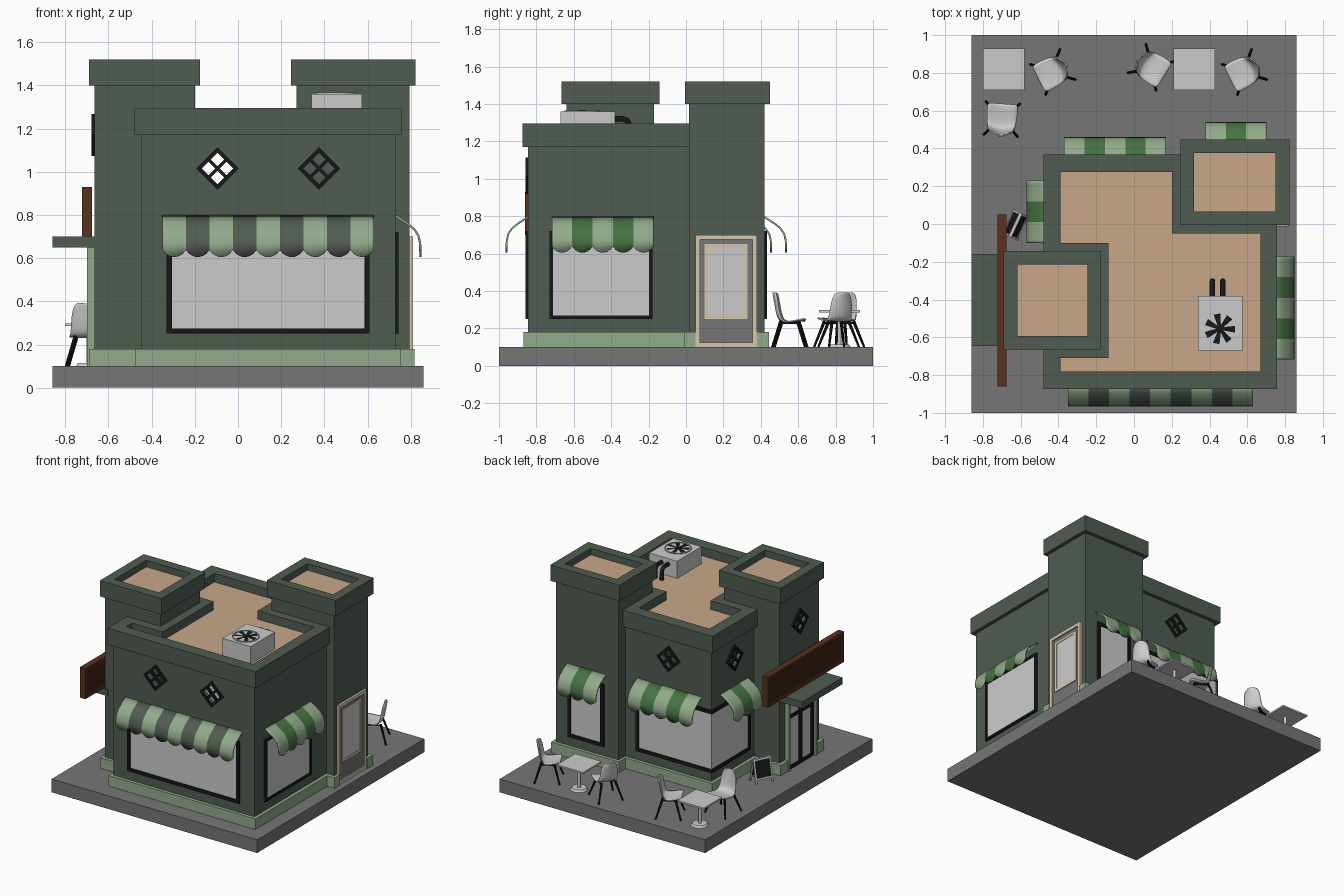
import bpy, bmesh
from math import pi, sin, cos, radians
from mathutils import Matrix, Vector

if "Cube" in bpy.data.objects:
    bpy.data.objects.remove(bpy.data.objects["Cube"])

def mat(name, r, g, b):
    m = bpy.data.materials.new(name)
    m.diffuse_color = (r, g, b, 1)
    m.use_nodes = True
    m.node_tree.nodes["Principled BSDF"].inputs["Base Color"].default_value = m.diffuse_color
    return m

GREEN = mat("dark_green", .08, .107, .083)
LIGHT = mat("light_green", .29, .41, .26)
VIVID = mat("stripe_green", .06, .17, .055)
TAN = mat("roof_tan", .58, .39, .25)
PAVE = mat("paving", .18, .18, .18)
BROWN = mat("brown", .10, .03, .013)
DBROWN = mat("deep_brown", .05, .015, .008)
CREAM = mat("cream", .66, .57, .42)
BLACK = mat("black", .008, .009, .009)
ID = Matrix.Identity(4)
UP = Matrix.Rotation(pi / 2, 4, 'X')        # turns an xy outline into a wall outline

def finish(name, bm, mats, smooth=None):
    bmesh.ops.recalc_face_normals(bm, faces=bm.faces)
    me = bpy.data.meshes.new(name)
    bm.to_mesh(me)
    bm.free()
    ob = bpy.data.objects.new(name, me)
    bpy.context.collection.objects.link(ob)
    for m in mats:
        if m:
            me.materials.append(m)
    if smooth:
        activate(ob)
        bpy.ops.object.shade_smooth_by_angle(angle=radians(smooth))
    return ob

def activate(ob):
    bpy.ops.object.select_all(action='DESELECT')
    ob.select_set(True)
    bpy.context.view_layer.objects.active = ob

def box(name, x0, x1, y0, y1, z0, z1, m=None, M=ID):
    bm = bmesh.new()
    T = Matrix.Translation(((x0 + x1) / 2, (y0 + y1) / 2, (z0 + z1) / 2))
    bmesh.ops.create_cube(bm, size=1, matrix=M @ T @ Matrix.Diagonal((x1 - x0, y1 - y0, z1 - z0, 1)))
    return finish(name, bm, [m])

def rod(name, a, b, r1, r2, m=None, n=12, M=ID):
    a, b = M @ Vector(a), M @ Vector(b)
    bm = bmesh.new()
    R = (b - a).to_track_quat('Z', 'Y').to_matrix().to_4x4()
    bmesh.ops.create_cone(bm, cap_ends=True, segments=n, radius1=r1, radius2=r2,
                          depth=(b - a).length, matrix=Matrix.Translation((a + b) / 2) @ R)
    return finish(name, bm, [m], 40)

def rect(x0, x1, y0, y1):
    return [(x0, y0), (x1, y0), (x1, y1), (x0, y1)]

def ring(name, outer, inner, z0, z1, m, M=ID):
    """Outline with a hole, extruded from z0 to z1."""
    bm = bmesh.new()
    edges = []
    for loop in (outer, inner):
        vs = [bm.verts.new((x, y, z0)) for x, y in loop]
        edges += [bm.edges.new((vs[i], vs[i - 1])) for i in range(len(vs))]
    bmesh.ops.triangle_fill(bm, edges=edges, use_beauty=True)
    g = bmesh.ops.extrude_face_region(bm, geom=bm.faces[:])
    bmesh.ops.translate(bm, vec=(0, 0, z1 - z0), verts=[v for v in g['geom'] if isinstance(v, bmesh.types.BMVert)])
    bm.transform(M)
    return finish(name, bm, [m])

def side(x, y, deg):                          # local frame of a wall: -y points outward
    return Matrix.Translation((x, y, 0)) @ Matrix.Rotation(radians(deg), 4, 'Z')

def frame(name, x0, x1, z0, z1, t, d, m, M):
    return ring(name, rect(x0, x1, z0, z1), rect(x0 + t, x1 - t, z0 + t, z1 - t), 0, d, m, M @ UP)

def window(name, w, z0, z1, M, t=.025):
    frame(name + "_frame", -w / 2, w / 2, z0, z1, t, .014, BLACK, M)
    box(name + "_glass", -w / 2 + t, w / 2 - t, -.006, .01, z0 + t, z1 - t, None, M)

def diamond(name, wall, z, M):
    D = M @ Matrix.Translation((0, 0, z)) @ Matrix.Rotation(pi / 4, 4, 'Y')
    cut = box("cutter", -.056, .056, -.06, .06, -.056, .056, None, D)
    mod = wall.modifiers.new("hole", 'BOOLEAN')
    mod.object, mod.solver = cut, 'EXACT'
    activate(wall)
    bpy.ops.object.modifier_apply(modifier=mod.name)
    bpy.data.objects.remove(cut)
    frame(name + "_frame", -.069, .069, -.069, .069, .018, .014, BLACK, D)
    box(name + "_bar_a", -.008, .008, -.012, .01, -.06, .06, BLACK, D)
    box(name + "_bar_b", -.06, .06, -.0115, .01, -.008, .008, BLACK, D)

def awning(name, w, n, dark, M):
    prof = [(0, .795), (-.05, .763), (-.085, .735), (-.105, .705), (-.113, .67)]
    K = 8
    bm = bmesh.new()
    for s in range(n):
        cols = []
        for k in range(K + 1):
            x = -w / 2 + w * (s + k / K) / n
            pts = prof + [(-.115, .638 - .033 * sin(pi * k / K) ** .7)]
            cols.append([bm.verts.new((x, y, z)) for y, z in pts])
        for a, b in zip(cols, cols[1:]):
            for j in range(len(a) - 1):
                bm.faces.new((a[j], a[j + 1], b[j + 1], b[j])).material_index = s % 2
    bmesh.ops.remove_doubles(bm, verts=bm.verts, dist=1e-5)
    bm.transform(M)
    ob = finish(name, bm, [LIGHT, dark], 35)
    mod = ob.modifiers.new("thick", 'SOLIDIFY')
    mod.thickness, mod.offset = .01, 0

# Paving slab
box("ground_slab", -.86, .86, -1, 1, 0, .1, PAVE)

# Hollow walls: main block and two towers, with parapets and roofs
def shell(name, x0, x1, y0, y1, z1):
    return ring(name, rect(x0, x1, y0, y1), rect(x0 + .03, x1 - .03, y0 + .03, y1 - .03), .1, z1, GREEN)

main = shell("main_walls", -.45, .73, -.845, .34, 1.2)
left = shell("left_tower_walls", -.665, -.2, -.64, -.17, 1.43)
right = shell("right_tower_walls", .27, .795, .015, .42, 1.43)
ring("main_parapet", rect(-.48, .757, -.873, .368),
     [(-.39, -.78), (.67, -.78), (.67, -.05), (.2, -.05), (.2, .275), (-.39, .275),
      (-.39, -.1), (-.135, -.1), (-.135, -.71), (-.39, -.71)], 1.17, 1.295, GREEN)
box("main_roof", -.43, .71, -.82, .32, 1.18, 1.23, TAN)
for n, (x0, x1, y0, y1) in (("left", (-.69, -.175, -.665, -.142)), ("right", (.245, .822, -.005, .448))):
    ring(n + "_tower_parapet", rect(x0, x1, y0, y1), rect(x0 + .072, x1 - .072, y0 + .072, y1 - .072), 1.4, 1.52, GREEN)
    box(n + "_tower_roof", x0 + .04, x1 - .04, y0 + .04, y1 - .04, 1.42, 1.47, TAN)

# Plinth, interrupted at both doors
for i, (x0, x1, y0, y1) in enumerate([(-.475, .755, -.87, .365),
        (.25, .818, -.012, .05), (.25, .818, .38, .445), (.25, .78, .05, .38),
        (-.69, -.18, -.665, -.575), (-.69, -.18, -.235, -.145), (-.65, -.18, -.575, -.235)]):
    box(f"plinth_{i}", x0, x1, y0, y1, .1, .18, LIGHT)

# Windows and awnings
window("front_window", .94, .25, .72, side(.14, -.845, 0))
awning("front_awning", .98, 9, GREEN, side(.14, -.845, 0))
window("right_window", .55, .25, .72, side(.73, -.455, 90), .018)
awning("right_awning", .545, 5, VIVID, side(.73, -.445, 90))
window("tower_window", .3, .25, .72, side(.54, .42, 180))
awning("tower_awning", .325, 3, VIVID, side(.54, .42, 180))
awning("back_awning", .54, 5, VIVID, side(-.1, .34, 180))
awning("left_awning", .33, 3, VIVID, side(-.45, .065, -90))

# Corner window wrapping the back left corner
box("corner_glass", -.456, .15, -.09, .346, .27, .7)
for z in (.25, .695):
    box("corner_rail", -.464, .175, -.115, .354, z, z + .025, BLACK)
box("corner_back_jamb", .15, .175, .3, .354, .25, .72, BLACK)
box("corner_left_jamb", -.464, -.42, -.115, -.09, .25, .72, BLACK)

# Diamond windows
diamond("front_diamond_a", main, 1.015, side(-.095, -.845, 0))
diamond("front_diamond_b", main, 1.015, side(.375, -.845, 0))
diamond("back_diamond", main, 1.015, side(-.095, .34, 180))
diamond("left_diamond", main, 1.015, side(-.45, .07, -90))
diamond("tower_diamond", left, 1.17, side(-.665, -.405, -90))

# Side door
S = side(.795, .215, 90)
frame("side_door_frame", -.165, .165, .1, .7, .025, .016, CREAM, S)
box("side_door_leaf", -.142, .142, -.006, .01, .12, .68, PAVE, S)
frame("side_door_trim", -.115, .115, .25, .65, .02, .012, CREAM, S)
box("side_door_glass", -.097, .097, -.009, .01, .27, .632, None, S)

# Entrance door, canopy and sign board
E = side(-.665, -.405, -90)
for s in (-1, 1):
    box("entrance_post", s * .16 - .01, s * .16 + .01, -.033, .01, .1, .65, LIGHT, E)
frame("entrance_frame", -.15, .15, .1, .65, .022, .018, BLACK, E)
box("entrance_glass", -.14, .14, -.006, .01, .11, .64, None, E)
box("entrance_mullion", -.016, .016, -.017, .01, .11, .64, BLACK, E)
box("entrance_rail", -.14, .14, -.016, .01, .48, .505, BLACK, E)
box("canopy", -.86, -.64, -.645, -.16, .65, .7, GREEN)
G = side(-.675, -.405, -90)
box("sign_panel", -.44, .44, -.035, 0, .71, .92, DBROWN, G)
frame("sign_border", -.455, .455, .7, .93, .022, .047, BROWN, G)

# Roof cooling unit with fan and pipes
box("cooling_unit", .34, .575, -.67, -.38, 1.22, 1.36)
F = Matrix.Translation((.455, -.555, 0))
circle = lambda r: [(r * cos(i * pi / 16), r * sin(i * pi / 16)) for i in range(32)]
ring("fan_rim", circle(.094), circle(.088), 1.355, 1.366, None, F)
rod("fan_hub", (0, 0, 1.355), (0, 0, 1.367), .02, .02, BLACK, 16, F)
for i in range(7):
    bm = bmesh.new()
    B = F @ Matrix.Rotation(i * 2 * pi / 7, 4, 'Z')
    bm.faces.new([bm.verts.new(p) for p in ((.012, -.008, 1.363), (.08, -.02, 1.362), (.08, .016, 1.366), (.012, .008, 1.365))])
    bm.transform(B)
    finish("fan_blade", bm, [BLACK])
for x in (.415, .47):
    cu = bpy.data.curves.new("pipe", 'CURVE')
    cu.dimensions, cu.bevel_depth, cu.bevel_resolution, cu.use_fill_caps = '3D', .015, 2, True
    sp = cu.splines.new('POLY')
    path = [(-.39, 1.32), (-.335, 1.32), (-.315, 1.312), (-.305, 1.295), (-.303, 1.22)]
    sp.points.add(len(path) - 1)
    for p, (y, z) in zip(sp.points, path):
        p.co = (x, y, z, 1)
    cu.materials.append(BLACK)
    bpy.context.collection.objects.link(bpy.data.objects.new("cooling_pipe", cu))

# Cafe tables
for x in (-.69, .32):
    T = Matrix.Translation((x, .82, 0))
    box("table_top", -.11, .11, -.11, .11, .285, .297, None, T)
    rod("table_leg", (0, 0, .1), (0, 0, .29), .011, .011, None, 12, T)
    rod("table_foot", (0, 0, .1), (0, 0, .115), .06, .05, None, 24, T)

# Cafe chairs: curved shell on splayed legs, facing local +y
def chair(x, y, deg):
    M = side(x, y, deg)
    rows = [(.082, .238, .072), (.07, .246, .08), (.02, .238, .082), (-.03, .234, .078), (-.058, .246, .072),
            (-.07, .28, .066), (-.078, .33, .064), (-.086, .375, .054), (-.089, .391, .036)]
    bm = bmesh.new()
    grid = []
    for i, (py, pz, w) in enumerate(rows):
        k = min(i / 4, 1)
        grid.append([bm.verts.new((w * u, py + .022 * k * u * u, pz + .012 * (1 - k) * u * u))
                     for u in (-1, -.6, 0, .6, 1)])
    for a, b in zip(grid, grid[1:]):
        for j in range(4):
            bm.faces.new((a[j], a[j + 1], b[j + 1], b[j]))
    bm.transform(M)
    ob = finish("chair_shell", bm, [None], 80)
    ob.modifiers.new("round", 'SUBSURF').levels = 1
    ob.modifiers["round"].render_levels = 1
    ob.modifiers.new("thick", 'SOLIDIFY').thickness = .007
    for sx in (-1, 1):
        for sy in (-1, 1):
            rod("chair_leg", (sx * .05, sy * .045, .238), (sx * .09, sy * .088, .1), .009, .006, BLACK, 8, M)
        rod("chair_rail", (sx * .05, -.05, .23), (sx * .05, .05, .23), .006, .006, BLACK, 8, M)

for c in ((-.7, .555, -4), (-.43, .805, 117), (.585, .805, 117), (.09, .83, -122)):
    chair(*c)

# Folding pavement board
A = side(-.628, -.005, 245)
for s in (1, -1):
    L = A @ Matrix.Translation((0, 0, .275)) @ Matrix.Rotation(s * radians(-13), 4, 'X') @ Matrix.Translation((0, 0, -.275))
    if s < 0:
        L = L @ Matrix.Rotation(pi, 4, 'Z')
    frame("board_frame", -.07, .07, .125, .275, .012, .008, None, L)
    box("board_slate", -.06, .06, -.005, 0, .135, .265, BLACK, L)
    for x in (-.064, .064):
        box("board_foot", x - .006, x + .006, -.008, 0, .098, .13, None, L)
